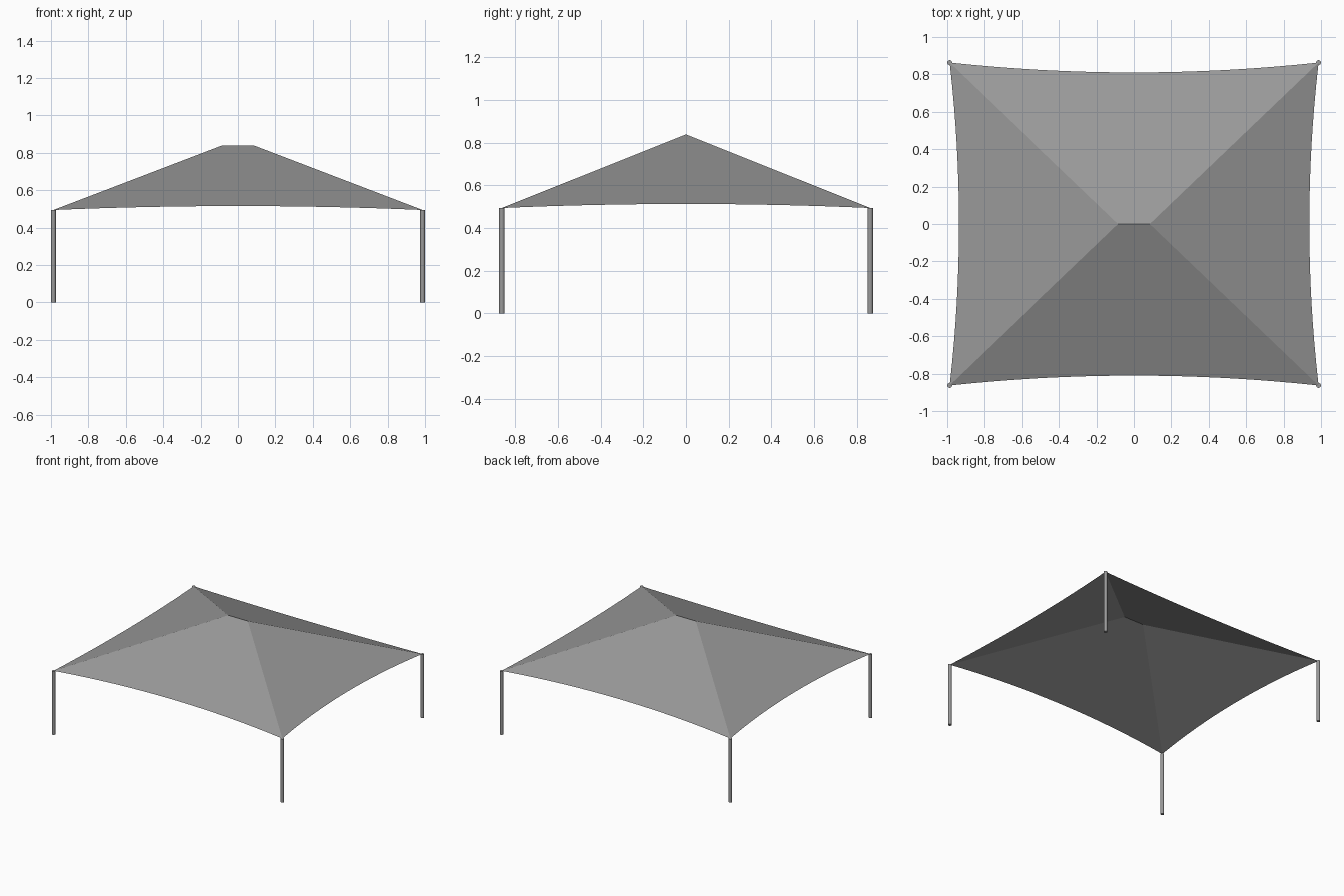
import bpy, bmesh
from mathutils import Vector

if "Cube" in bpy.data.objects:
    bpy.data.objects.remove(bpy.data.objects["Cube"])

CX, CY, EAVE = 0.987, 0.863, 0.494      # post centres and post height
RIDGE, TOP = 0.085, 0.839               # ridge half length and height
POST_R, STEPS = 0.013, 16

grey = bpy.data.materials.new("dark_grey")
grey.diffuse_color = (0.32, 0.32, 0.32, 1)
grey.use_nodes = True
grey.node_tree.nodes["Principled BSDF"].inputs["Base Color"].default_value = grey.diffuse_color


def panel(bm, corner_a, corner_b, ridge_a, ridge_b, sag):
    """Flat roof panel whose outer edge curves in towards the ridge."""
    pull = (ridge_a + ridge_b) / 2 - (corner_a + corner_b) / 2
    edge, ridge = [], []
    for i in range(STEPS + 1):
        t = i / STEPS
        edge.append(bm.verts.new(corner_a.lerp(corner_b, t) + pull * sag * 4 * t * (1 - t)))
        ridge.append(bm.verts.new(ridge_a.lerp(ridge_b, t)))
    for i in range(STEPS):
        if ridge_a == ridge_b:
            bm.faces.new((edge[i], edge[i + 1], ridge[i]))
        else:
            bm.faces.new((edge[i], edge[i + 1], ridge[i + 1], ridge[i]))


# Fabric canopy: two trapezoid panels and two triangular end panels
bm = bmesh.new()
c = [Vector((x, y, EAVE)) for x, y in ((-CX, -CY), (CX, -CY), (CX, CY), (-CX, CY))]
left, right = Vector((-RIDGE, 0, TOP)), Vector((RIDGE, 0, TOP))
panel(bm, c[0], c[1], left, right, 0.061)
panel(bm, c[1], c[2], right, right, 0.055)
panel(bm, c[2], c[3], right, left, 0.061)
panel(bm, c[3], c[0], left, left, 0.055)
loose = [v for v in bm.verts if not v.link_faces]
bmesh.ops.delete(bm, geom=loose, context='VERTS')
bmesh.ops.remove_doubles(bm, verts=bm.verts, dist=0.0001)
mesh = bpy.data.meshes.new("canopy")
bm.to_mesh(mesh)
bm.free()
mesh.materials.append(grey)
bpy.context.collection.objects.link(bpy.data.objects.new("canopy", mesh))

# Four round corner posts
for y, side in ((-CY, "front"), (CY, "back")):
    for x, hand in ((-CX, "left"), (CX, "right")):
        bpy.ops.mesh.primitive_cylinder_add(vertices=16, radius=POST_R, depth=EAVE,
                                            location=(x, y, EAVE / 2))
        post = bpy.context.object
        post.name = f"{side}_{hand}_post"
        post.data.materials.append(grey)
        bpy.ops.object.shade_smooth_by_angle()
